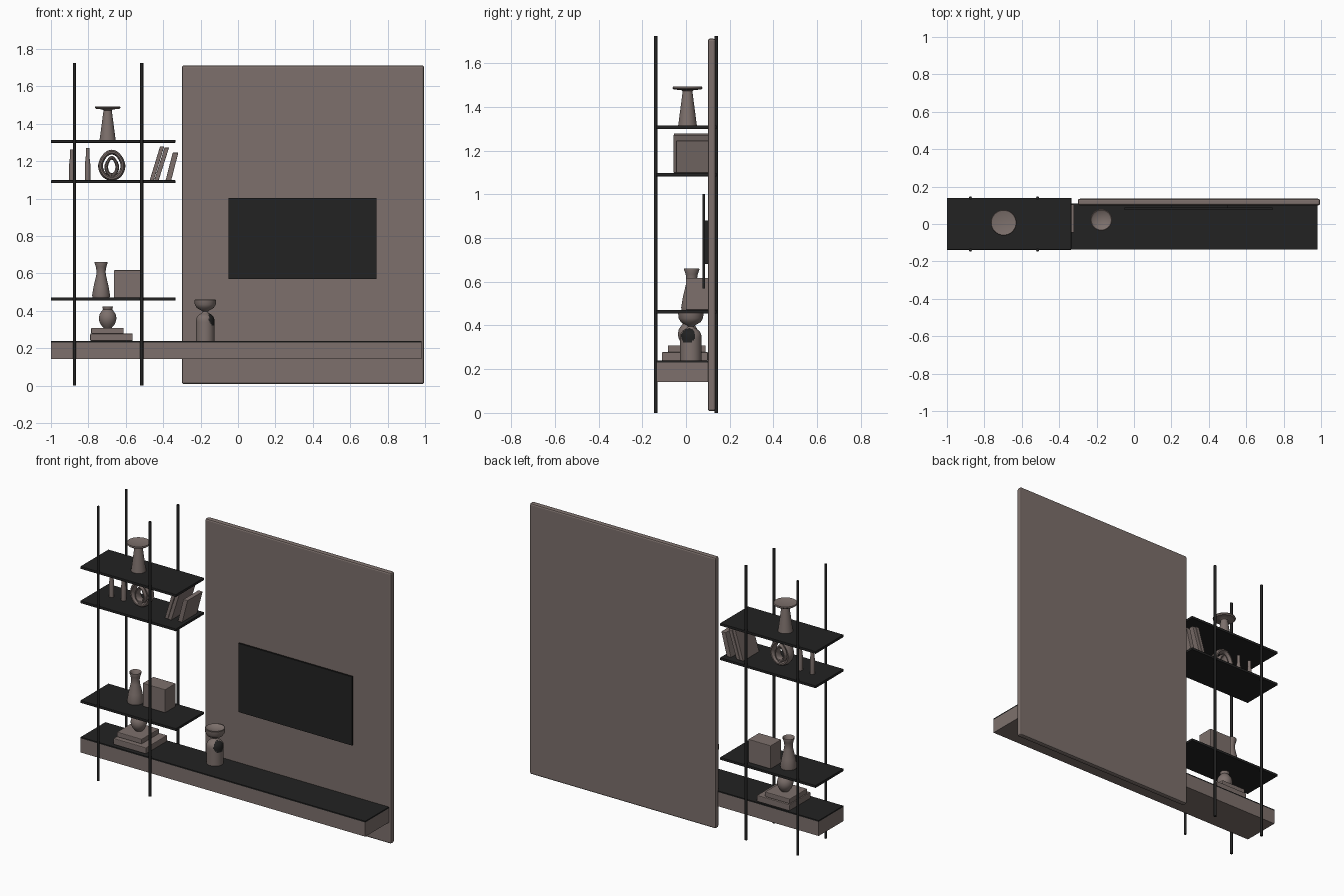
import bpy, bmesh, math
from mathutils import Matrix, Vector

if "Cube" in bpy.data.objects:
    bpy.data.objects.remove(bpy.data.objects["Cube"])


def material(name, rgb):
    m = bpy.data.materials.new(name)
    m.diffuse_color = (*rgb, 1)
    m.use_nodes = True
    m.node_tree.nodes["Principled BSDF"].inputs["Base Color"].default_value = m.diffuse_color
    return m


TAUPE = material("taupe", (0.205, 0.163, 0.150))
BLACK = material("black", (0.016, 0.016, 0.016))


def finish(name, bm, *mats, smooth=False):
    bmesh.ops.recalc_face_normals(bm, faces=bm.faces)
    me = bpy.data.meshes.new(name)
    bm.to_mesh(me)
    bm.free()
    ob = bpy.data.objects.new(name, me)
    bpy.context.collection.objects.link(ob)
    for m in mats:
        me.materials.append(m)
    if smooth:
        bpy.ops.object.select_all(action='DESELECT')
        ob.select_set(True)
        bpy.context.view_layer.objects.active = ob
        bpy.ops.object.shade_smooth_by_angle(angle=math.radians(40))
    return ob


def box(name, x, y, z, mat, bevel=0.0, lean=0.0):
    """Box from (min, max) ranges; lean shifts the top along x."""
    bm = bmesh.new()
    bmesh.ops.create_cube(bm, size=1)
    for v in bm.verts:
        top = v.co.z > 0
        v.co = Vector([r[0] if c < 0 else r[1] for c, r in zip(v.co, (x, y, z))])
        if top:
            v.co.x += lean
    if bevel:
        bmesh.ops.bevel(bm, geom=bm.edges[:], offset=bevel, segments=2,
                        profile=0.5, affect='EDGES')
    return finish(name, bm, mat)


def lathe(name, profile, cx, cy, *mats, steps=48):
    """Spin (radius, z) points around a vertical axis at cx, cy."""
    bm = bmesh.new()
    vs = [bm.verts.new((r, 0, z)) for r, z in profile]
    es = [bm.edges.new(p) for p in zip(vs, vs[1:])]
    bmesh.ops.spin(bm, geom=vs + es, axis=(0, 0, 1), cent=(0, 0, 0),
                   angle=math.tau, steps=steps, use_duplicate=False)
    bmesh.ops.remove_doubles(bm, verts=bm.verts[:], dist=1e-5)
    ob = finish(name, bm, *mats, smooth=True)
    ob.location = (cx, cy, 0)
    return ob


def pear_ring(name, cx, cy, cz, rx, rz, tube, depth, point):
    """Closed ring in the xz plane, drawn to a soft point at the top."""
    bm = bmesh.new()
    n, k = 48, 10
    rings = []
    for i in range(n):
        a = math.tau * i / n
        pinch = 1 - point * max(0, math.sin(a))
        ring = []
        for j in range(k):
            b = math.tau * j / k
            t = tube * math.cos(b)
            ring.append(bm.verts.new((cx + (rx + t) * math.cos(a) * pinch,
                                      cy + depth * math.sin(b),
                                      cz + (rz + t) * math.sin(a))))
        rings.append(ring)
    for i in range(n):
        p, q = rings[i], rings[(i + 1) % n]
        for j in range(k):
            bm.faces.new((p[j], q[j], q[(j + 1) % k], p[(j + 1) % k]))
    return finish(name, bm, TAUPE, smooth=True)


# Wall panel with rounded edges, and the screen in front of it
box("wall_panel", (-0.30, 0.995), (0.10, 0.135), (0.008, 1.712), TAUPE, 0.01)
box("screen", (-0.05, 0.74), (0.076, 0.087), (0.57, 1.002), BLACK)
box("screen_mount", (0.20, 0.50), (0.086, 0.102), (0.68, 0.88), BLACK)

# Long low bench with its black top
box("bench", (-1.0, 0.98), (-0.135, 0.11), (0.142, 0.231), TAUPE)
box("bench_top", (-1.0, 0.98), (-0.135, 0.11), (0.231, 0.239), BLACK)

# Shelves and the four round poles
for name, z in (("lower", 0.463), ("middle", 1.09), ("upper", 1.306)):
    box(name + "_shelf", (-1.0, -0.335), (-0.138, 0.14),
        (z - 0.008, z + 0.008), BLACK, 0.002)
for x, side in ((-0.875, "left"), (-0.515, "right")):
    for y, end in ((-0.139, "front"), (0.139, "back")):
        bm = bmesh.new()
        bmesh.ops.create_cone(bm, cap_ends=True, segments=16, radius1=0.0085,
                              radius2=0.0085, depth=1.725,
                              matrix=Matrix.Translation((x, y, 0.8625)))
        finish(f"{end}_{side}_pole", bm, BLACK, smooth=True)

# Upper shelf: tapered stand with a shallow dish
lathe("dish_stand", [(0, 1.314), (0.043, 1.314), (0.040, 1.335), (0.022, 1.472),
                     (0.03, 1.477), (0.062, 1.479), (0.069, 1.486),
                     (0.066, 1.492), (0.055, 1.489), (0, 1.484)],
      -0.697, 0.007, TAUPE)

# Middle shelf: two slim bottles, looped ornament, leaning books
for name, x, h in (("left", -0.888, 1.262), ("right", -0.804, 1.27)):
    lathe(name + "_slim_bottle",
          [(0, 1.098), (0.015, 1.098), (0.015, 1.18), (0.010, 1.225),
           (0.010, h), (0, h)], x, 0.012, TAUPE, steps=24)
pear_ring("outer_loop", -0.675, 0.01, 1.178, 0.060, 0.070, 0.013, 0.03, 0.15)
pear_ring("inner_loop", -0.675, 0.01, 1.172, 0.030, 0.046, 0.010, 0.026, 0.3)
box("loop_foot", (-0.690, -0.660), (-0.012, 0.032), (1.098, 1.135), TAUPE, 0.004)
for i, (x0, x1, top, y0) in enumerate(((-0.472, -0.450, 1.278, -0.055),
                                       (-0.448, -0.424, 1.272, -0.057),
                                       (-0.387, -0.357, 1.245, -0.045))):
    box(f"leaning_book_{i + 1}", (x0, x1), (y0, 0.105), (1.098, top), TAUPE,
        0.002, lean=0.055 if i < 2 else 0.038)

# Lower shelf: flared vase and box
lathe("flared_vase", [(0, 0.471), (0.046, 0.471), (0.048, 0.482), (0.040, 0.53),
                      (0.026, 0.59), (0.024, 0.61), (0.028, 0.635),
                      (0.035, 0.655), (0.034, 0.661), (0.029, 0.655),
                      (0.020, 0.615), (0, 0.61)], -0.732, 0.026, TAUPE)
box("storage_box", (-0.663, -0.507), (0.0, 0.105), (0.471, 0.617), TAUPE, 0.003)

# Bench: two stacked books with a round vase
box("bottom_book", (-0.79, -0.563), (-0.11, 0.10), (0.239, 0.278), TAUPE, 0.004)
box("top_book", (-0.785, -0.612), (-0.083, 0.09), (0.278, 0.309), TAUPE, 0.004)
lathe("round_vase", [(0, 0.309), (0.022, 0.309), (0.036, 0.325), (0.045, 0.345),
                     (0.047, 0.362), (0.043, 0.382), (0.032, 0.398),
                     (0.025, 0.407), (0.029, 0.424), (0.024, 0.422),
                     (0.019, 0.407), (0, 0.40)], -0.697, 0.01, TAUPE)

# Bench: domed jar with bowl top and a dark round opening on its side
body = [(0, 0.239), (0.049, 0.239)]
body += [(0.049, 0.25 + 0.008 * i) for i in range(13)]
body += [(0.049 * math.cos(a), 0.35 + 0.04 * math.sin(a))
         for a in (0.25, 0.5, 0.75, 1.0, 1.2)]
body += [(0.013, 0.395), (0.022, 0.402), (0.045, 0.415), (0.056, 0.433),
         (0.058, 0.458), (0.054, 0.460), (0.046, 0.452), (0, 0.446)]
jar = lathe("bowl_topped_jar", body, -0.175, 0.022, TAUPE, BLACK, steps=64)
facing = Vector((math.cos(-0.35), math.sin(-0.35), 0))
across = Vector((-facing.y, facing.x, 0))
for p in jar.data.polygons:
    c = p.center
    if c.dot(facing) > 0 and math.hypot(c.dot(across), c.z - 0.352) < 0.034:
        p.material_index = 1
